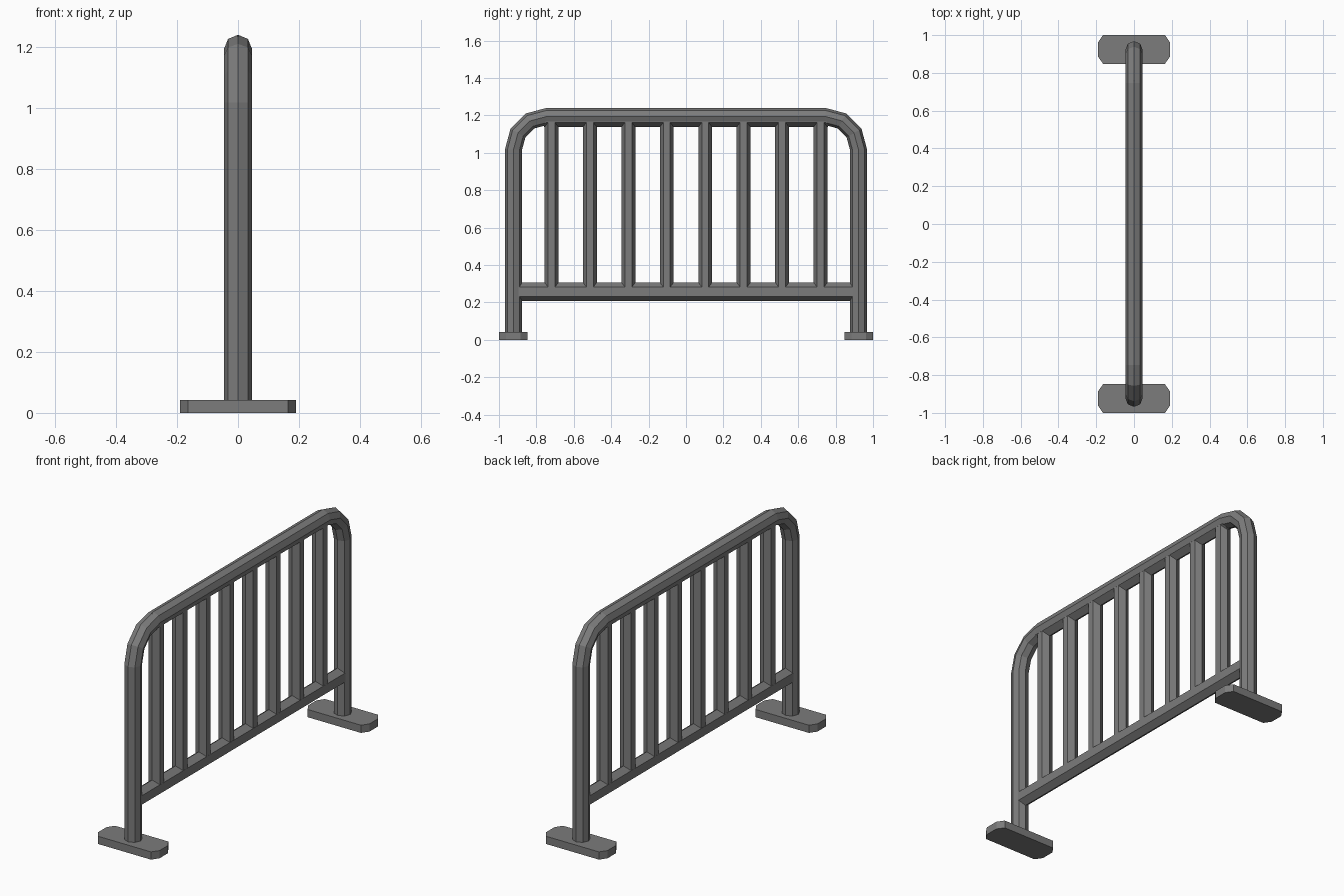
import bpy, bmesh
from math import sin, cos, pi, radians

if "Cube" in bpy.data.objects:
    bpy.data.objects.remove(bpy.data.objects["Cube"])

# Dark grey paint
paint = bpy.data.materials.new("dark_grey")
paint.diffuse_color = (0.2, 0.2, 0.2, 1)
paint.use_nodes = True
paint.node_tree.nodes["Principled BSDF"].inputs["Base Color"].default_value = paint.diffuse_color


def make_object(name, bm):
    bmesh.ops.recalc_face_normals(bm, faces=bm.faces)
    mesh = bpy.data.meshes.new(name)
    bm.to_mesh(mesh)
    bm.free()
    mesh.materials.append(paint)
    obj = bpy.data.objects.new(name, mesh)
    bpy.context.collection.objects.link(obj)
    return obj


def tube(name, path, radius, sides, half_x=None):
    """Sweep a polygon along (y, z, normal angle) stations in the YZ plane.
    half_x sets half the thickness across x (default: regular polygon)."""
    rx = half_x / max(sin(2 * pi * i / sides) for i in range(sides)) if half_x else radius
    bm = bmesh.new()
    rings = []
    for y, z, ang in path:
        ring = []
        for i in range(sides):
            a = 2 * pi * i / sides
            d = radius * cos(a)
            ring.append(bm.verts.new((rx * sin(a), y + d * cos(ang), z + d * sin(ang))))
        rings.append(ring)
    for r0, r1 in zip(rings, rings[1:]):
        for i in range(sides):
            j = (i + 1) % sides
            bm.faces.new((r0[i], r0[j], r1[j], r1[i]))
    bm.faces.new(rings[0])
    bm.faces.new(rings[-1])
    return make_object(name, bm)


# Octagonal hoop frame with three-segment rounded corners
R, POST_Y, TOP_Z, BEND = 0.046, 0.922, 1.194, 0.176
half = [(POST_Y, 0.03, 0.0)]
for k in range(4):
    a = radians(30 * k)
    half.append((POST_Y - BEND + BEND * cos(a), TOP_Z - BEND + BEND * sin(a), a))
path = half + [(-y, z, pi - a) for y, z, a in reversed(half)]
tube("hoop_frame", path, R, 8)

# Hexagonal rails: one low, one tucked under the top of the hoop
INFILL_X = 0.035
for name, z, end in (("lower_rail", 0.257, 0.91), ("upper_rail", 1.188, 0.76)):
    tube(name, [(-end, z, pi / 2), (end, z, pi / 2)], 0.05, 6, INFILL_X)

# Eight hexagonal upright bars
for i in range(8):
    y = (i - 3.5) * 0.2055
    tube(f"upright_bar_{i + 1}", [(y, 0.257, 0.0), (y, 1.19, 0.0)], 0.037, 6, INFILL_X - 0.0005)

# Flat feet with clipped corners
for side, label in ((-1, "front"), (1, "back")):
    bm = bmesh.new()
    hx, hy, cx, cy = 0.19, 0.076, 0.026, 0.038
    outline = [(hx, -hy + cy), (hx, hy - cy), (hx - cx, hy), (-hx + cx, hy),
               (-hx, hy - cy), (-hx, -hy + cy), (-hx + cx, -hy), (hx - cx, -hy)]
    base = bm.faces.new([bm.verts.new((x, y + side * 0.924, 0)) for x, y in outline])
    top = bmesh.ops.extrude_face_region(bm, geom=[base], use_keep_orig=True)["geom"]
    bmesh.ops.translate(bm, vec=(0, 0, 0.043),
                        verts=[g for g in top if isinstance(g, bmesh.types.BMVert)])
    make_object(f"{label}_foot", bm)
